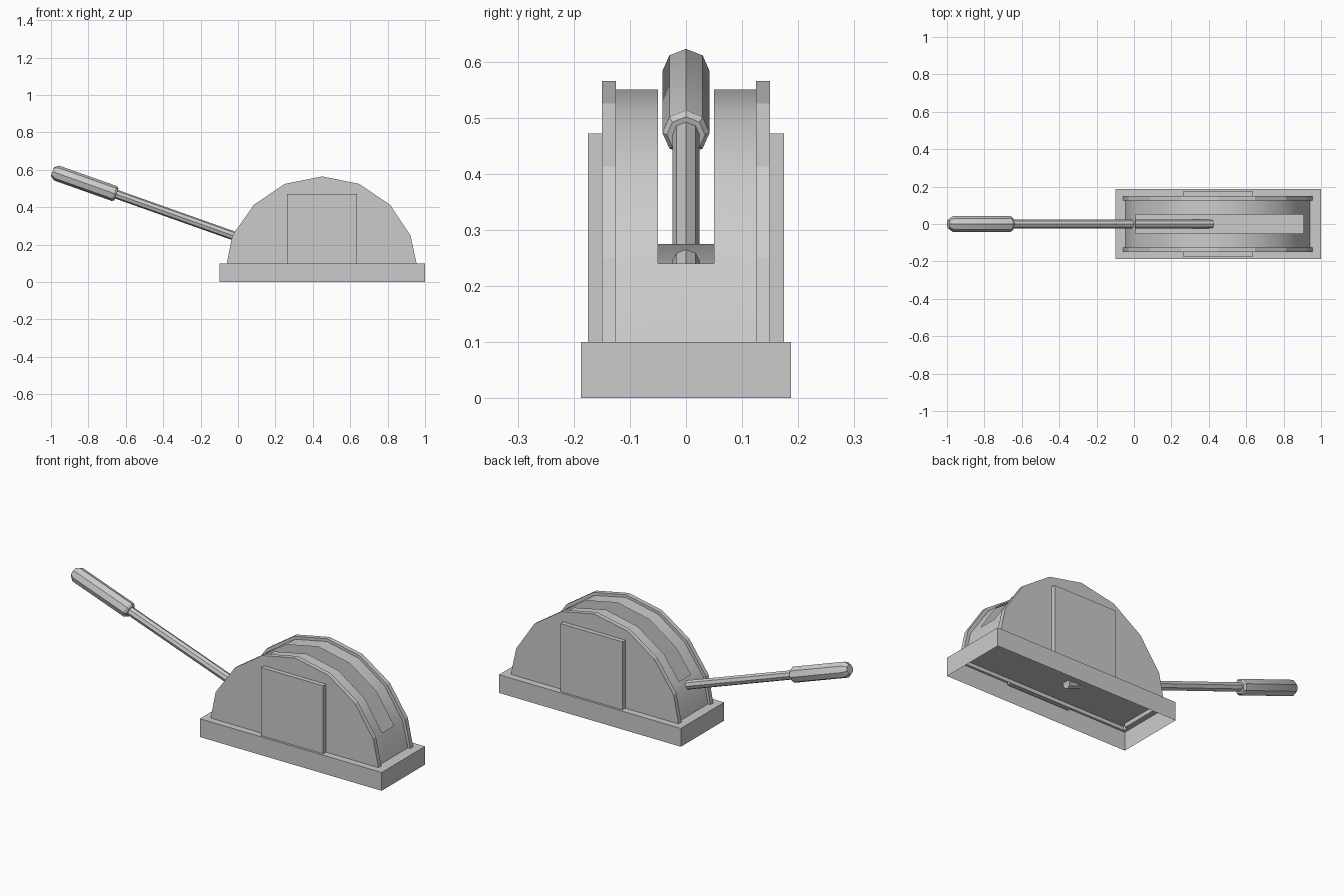
import bpy, bmesh
from math import cos, sin, pi
from mathutils import Vector

if "Cube" in bpy.data.objects:
    bpy.data.objects.remove(bpy.data.objects["Cube"])

LOW = 0.08  # housing sinks slightly through the base top


def make(name, verts, faces, smooth=None):
    bm = bmesh.new()
    vs = [bm.verts.new(v) for v in verts]
    for f in faces:
        bm.faces.new([vs[i] for i in f])
    bmesh.ops.recalc_face_normals(bm, faces=bm.faces[:])
    me = bpy.data.meshes.new(name)
    bm.to_mesh(me)
    bm.free()
    ob = bpy.data.objects.new(name, me)
    bpy.context.collection.objects.link(ob)
    if smooth:
        bpy.ops.object.select_all(action='DESELECT')
        bpy.context.view_layer.objects.active = ob
        ob.select_set(True)
        bpy.ops.object.shade_smooth_by_angle(angle=smooth)
    return ob


def open_box(name, x0, x1, y0, y1, z0, z1, skip):
    # box with one hidden side left out
    v = [(x, y, z) for x in (x0, x1) for y in (y0, y1) for z in (z0, z1)]
    f = {'-x': (0, 1, 3, 2), '+x': (4, 6, 7, 5), '-y': (0, 4, 5, 1),
         '+y': (2, 3, 7, 6), '-z': (0, 2, 6, 4), '+z': (1, 5, 7, 3)}
    return make(name, v, [q for k, q in f.items() if k != skip])


# Base tray, open underneath
base = open_box("base", -0.1, 1.0, -0.187, 0.187, 0, 0.1, '-z')

# Domed profiles of the side plates and the slightly smaller drum
outer = [(-0.064, LOW), (-0.03, 0.25), (0.085, 0.413), (0.25, 0.525), (0.45, 0.565),
         (0.648, 0.525), (0.813, 0.413), (0.922, 0.25), (0.959, LOW)]
inner = [(-0.049, LOW), (-0.018, 0.24), (0.097, 0.4), (0.256, 0.51), (0.45, 0.55),
         (0.642, 0.51), (0.8, 0.4), (0.907, 0.24), (0.945, LOW)]
n = len(outer)

# Side plates and raised side panels
for s, tag in ((-1, "front"), (1, "back")):
    verts = ([(x, s * 0.15, z) for x, z in outer] + [(x, s * 0.125, z) for x, z in outer]
             + [(x, s * 0.125, z) for x, z in inner])
    faces = [tuple(range(n))]
    for r in (0, n):
        faces += [(r + i, r + i + 1, r + n + i + 1, r + n + i) for i in range(n - 1)]
    make(tag + "_side_plate", verts, faces)
    y0, y1 = sorted((s * 0.15, s * 0.175))
    open_box(tag + "_side_panel", 0.262, 0.637, y0, y1, LOW, 0.472, '+y' if s < 0 else '-y')

# Curved drum shell with the lever slot left open in the middle strip
prof = inner[:2] + [(0.007, 0.275)] + inner[2:]
m = len(prof)
verts = [(x, y, z) for y in (-0.125, -0.05, 0.05, 0.125) for x, z in prof]
faces = []
for r in range(3):
    for i in range(m - 1):
        if r == 1 and 2 <= i < m - 2:
            continue
        a = r * m + i
        faces.append((a, a + 1, a + m + 1, a + m))
drum = make("slotted_drum", verts, faces, 0.7)
# keep the drum facing outwards
me = drum.data
if sum(p.normal.dot(p.center - Vector((0.45, 0, 0.1))) for p in me.polygons) < 0:
    me.flip_normals()


# Octagonal lathed parts along the lever axis
def lathe(name, stations):
    d = Vector((-0.313, 0, 0.111)).normalized()
    up = Vector((-d.z, 0, d.x)) * -1
    side = Vector((0, 1, 0))
    verts = []
    for x, r in stations:
        c = Vector((x, 0, 0.583 - (x + 0.97) * 0.111 / 0.313))
        verts += [c + r * (cos(k * pi / 4) * up + sin(k * pi / 4) * side) for k in range(8)]
    faces = [tuple(range(8)), tuple(range(len(verts) - 8, len(verts)))]
    for j in range(len(stations) - 1):
        for k in range(8):
            a, b = j * 8 + k, j * 8 + (k + 1) % 8
            faces.append((a, b, b + 8, a + 8))
    return make(name, verts, faces, 0.6)


lathe("lever_rod", [(0.42, 0.024), (-0.66, 0.024)])
lathe("lever_grip", [(-0.65, 0.034), (-0.66, 0.042), (-0.97, 0.042), (-0.992, 0.025)])
